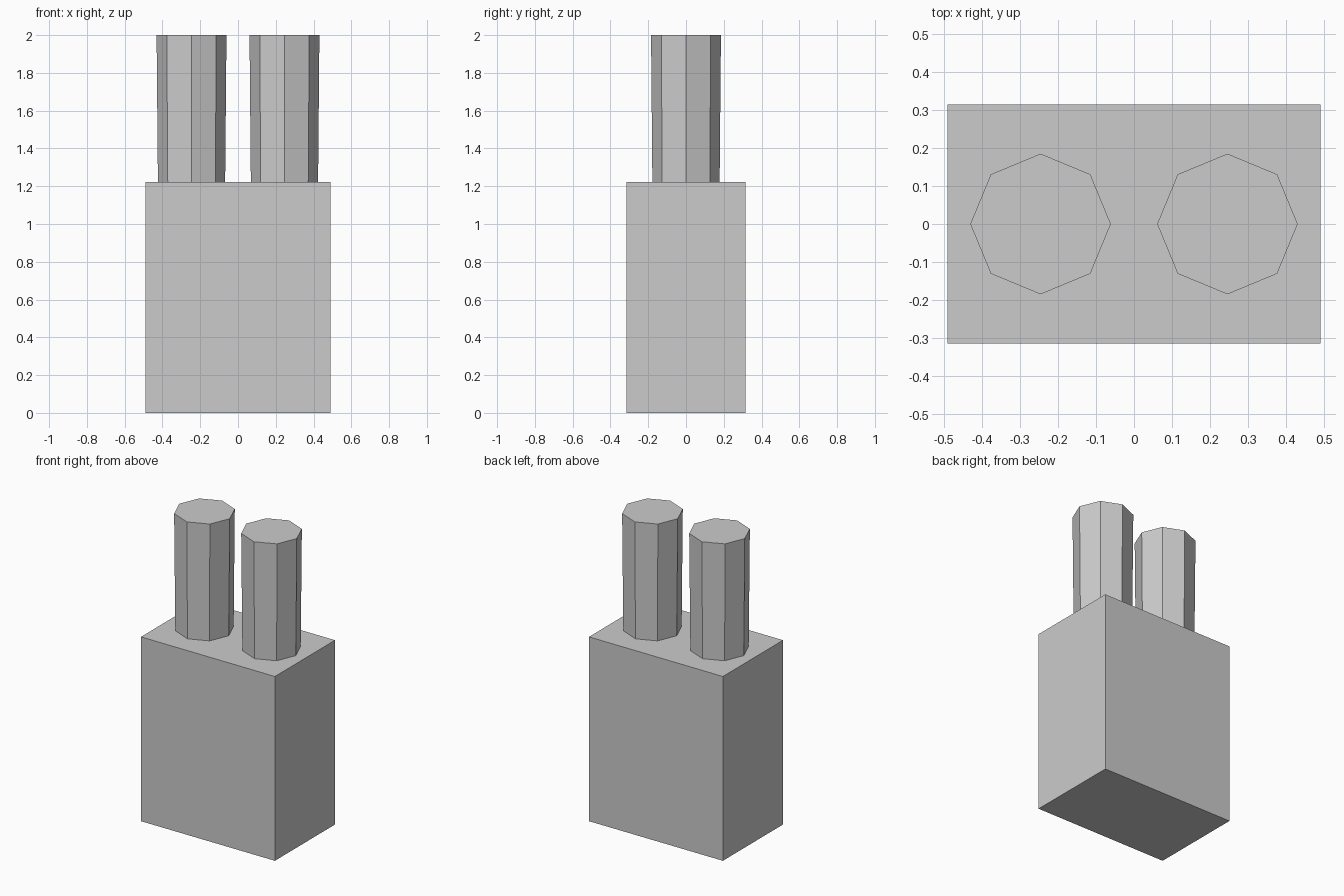
import bpy

if "Cube" in bpy.data.objects:
    bpy.data.objects.remove(bpy.data.objects["Cube"])

BODY_TOP = 1.222
TOP = 2.0

# Rectangular body
bpy.ops.mesh.primitive_cube_add(size=1, location=(0, 0, BODY_TOP / 2))
body = bpy.context.object
body.name = "body"
body.scale = (0.982, 0.63, BODY_TOP)
bpy.ops.object.transform_apply(location=False, rotation=False, scale=True)


# Eight-sided post, slightly wider at the top
def add_post(name, x):
    bpy.ops.mesh.primitive_cone_add(
        vertices=8, radius1=0.178, radius2=0.185, depth=TOP - BODY_TOP,
        location=(x, 0, (TOP + BODY_TOP) / 2))
    bpy.context.object.name = name


for side, name in ((-1, "left_post"), (1, "right_post")):
    add_post(name, side * 0.246)
